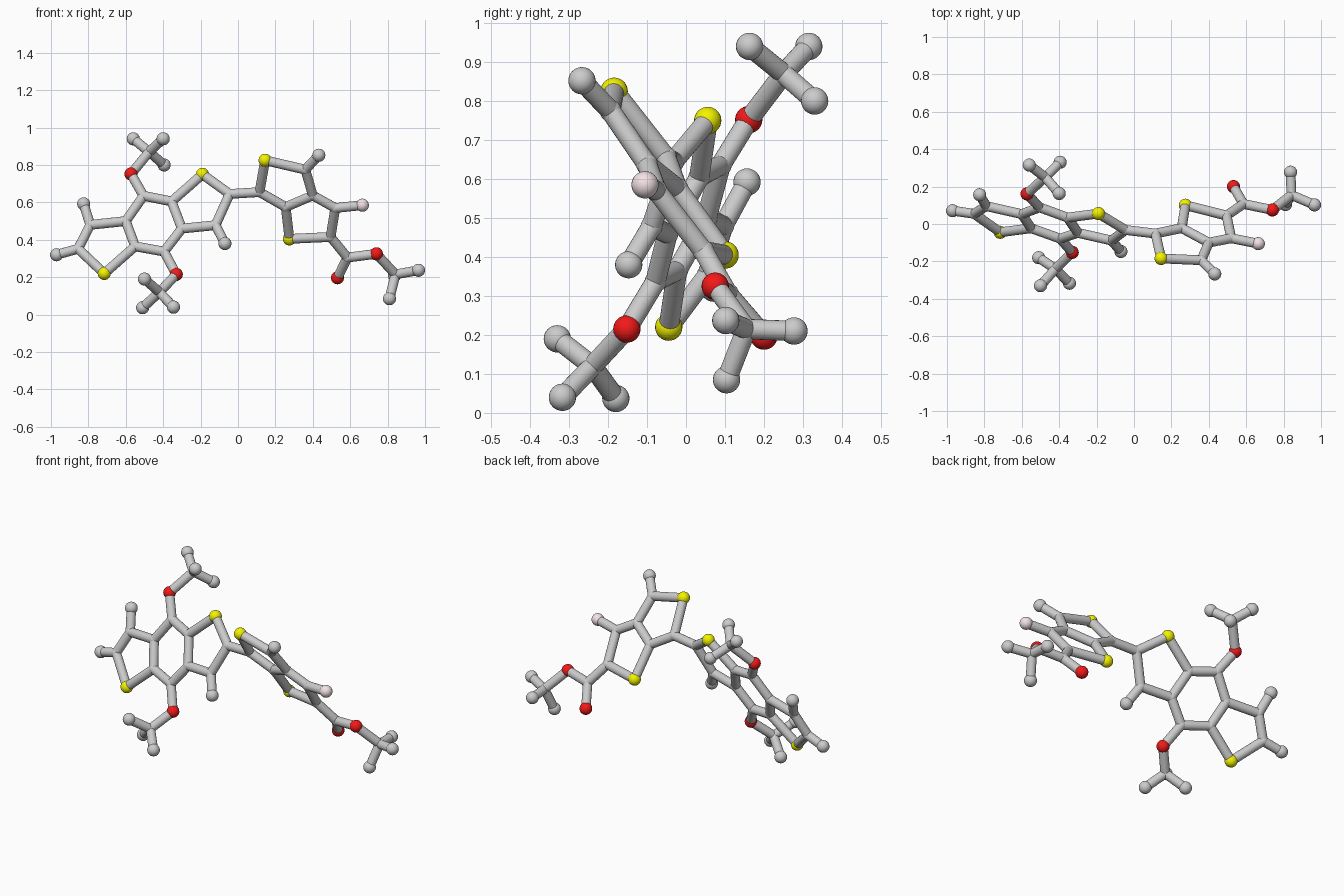
import bpy, bmesh
from mathutils import Vector, Matrix

if "Cube" in bpy.data.objects:
    bpy.data.objects.remove(bpy.data.objects["Cube"])

BOND_R, JOINT_R, BALL_R = 0.026, 0.028, 0.035


# Each flat ring system lies in a tilted plane, so y follows from x and z
def left(x, z):
    return Vector((x, 0.005 - 0.273 * (x + 0.45) + 0.459 * (z - 0.485), z))


def right(x, z):
    return Vector((x, 0.462 - 0.218 * x - 0.745 * z, z))


atoms = {}   # name -> (element, position)
bonds = []


def add(name, element, pos, *links):
    atoms[name] = (element, Vector(pos))
    bonds.extend((name, other) for other in links)


# Left fused system: central six-ring
hexagon = [(-.505, .635), (-.355, .605), (-.30, .46),
           (-.395, .337), (-.55, .365), (-.60, .50)]
for i, p in enumerate(hexagon):
    add(f"h{i}", "carbon", left(*p), f"h{(i + 1) % 6}")

# Two five-rings, half-turn copies of each other
add("s_a", "sulfur", left(-.19, .75), "h1")
add("a1", "carbon", left(-.045, .645), "s_a")
add("a2", "carbon", left(-.12, .478), "a1", "h2")
add("a2_end", "carbon", left(-.07, .38), "a2")
add("s_b", "sulfur", left(-.715, .22), "h4")
add("b1", "carbon", left(-.855, .352), "s_b")
add("b2", "carbon", left(-.79, .48), "b1", "h5")
add("b1_end", "carbon", left(-.97, .32), "b1")
add("b2_end", "carbon", left(-.825, .592), "b2")


# Oxygen arm ending in a three-pronged group
def arm(tag, root, oxygen, hub, tips):
    add(tag + "o", "oxygen", oxygen, root)
    add(tag + "hub", "carbon", hub, tag + "o")
    for i, t in enumerate(tips):
        add(f"{tag}tip{i}", "carbon", t, tag + "hub")


arm("up_", "h0", left(-.572, .752), (-.475, .25, .87),
    [(-.56, .315, .94), (-.40, .163, .94), (-.395, .33, .80)])
arm("low_", "h3", left(-.33, .215), (-.42, -.24, .12),
    [(-.50, -.33, .19), (-.51, -.18, .037), (-.345, -.317, .04)])

# Right fused system: two five-rings sharing an edge
add("r_a", "carbon", right(.115, .655), "a1")
add("s_c", "sulfur", right(.145, .825), "r_a")
add("r_b", "carbon", right(.36, .775), "s_c")
add("r_b_end", "carbon", right(.432, .852), "r_b")
add("r_c", "carbon", right(.40, .637), "r_b")
add("r_d", "carbon", right(.255, .575), "r_c", "r_a")
add("s_d", "sulfur", right(.275, .405), "r_d")
add("r_e", "carbon", right(.495, .415), "s_d")
add("r_f", "carbon", right(.52, .57), "r_e", "r_c")
add("f", "fluorine", (.665, -.105, .585), "r_f")

# Side chain of the right system
add("acid", "carbon", right(.585, .305), "r_e")
add("o_double", "oxygen", (.532, .20, .197), "acid")
arm("ester_", "acid", (.74, .075, .325), (.842, .155, .215),
    [(.965, .102, .237), (.81, .104, .085), (.837, .277, .21)])


# Mesh helpers
def finish(name, bm, colour=None):
    me = bpy.data.meshes.new(name)
    for f in bm.faces:
        f.smooth = True
    bm.to_mesh(me)
    bm.free()
    ob = bpy.data.objects.new(name, me)
    bpy.context.collection.objects.link(ob)
    if colour:
        mat = bpy.data.materials.new(name + "_colour")
        mat.diffuse_color = colour
        mat.use_nodes = True
        mat.node_tree.nodes["Principled BSDF"].inputs["Base Color"].default_value = mat.diffuse_color
        me.materials.append(mat)


# Atom balls, one object per element; carbon joints are slimmer than free ends
count = {n: sum(n in b for b in bonds) for n in atoms}
colours = {"carbon": None, "sulfur": (.9, .9, 0, 1),
           "oxygen": (.9, .01, .01, 1), "fluorine": (.9, .76, .78, 1)}
for element, colour in colours.items():
    bm = bmesh.new()
    for n, (e, p) in atoms.items():
        if e == element:
            r = JOINT_R if e == "carbon" and count[n] > 1 else BALL_R
            bmesh.ops.create_uvsphere(bm, u_segments=24, v_segments=16, radius=r,
                                      matrix=Matrix.Translation(p))
    finish(element + "_balls", bm, colour)

# Bond rods
bm = bmesh.new()
for a, b in bonds:
    p, q = atoms[a][1], atoms[b][1]
    d = q - p
    m = Matrix.Translation((p + q) / 2) @ d.to_track_quat('Z', 'Y').to_matrix().to_4x4()
    bmesh.ops.create_cone(bm, cap_ends=False, segments=20, radius1=BOND_R,
                          radius2=BOND_R, depth=d.length, matrix=m)
finish("bond_rods", bm)
